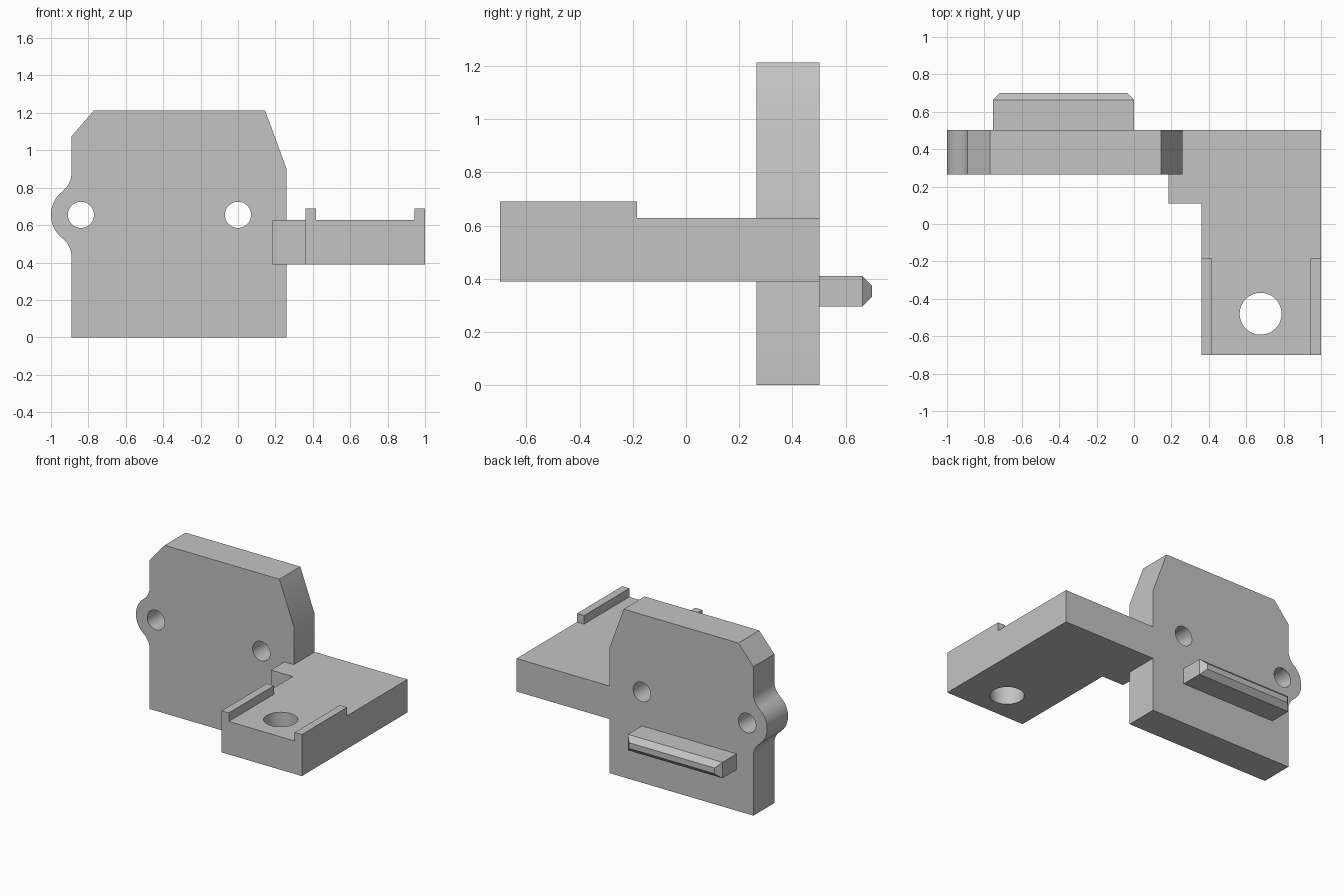
import bpy, bmesh
from math import atan2, cos, sin, pi, radians
from mathutils import Vector

if "Cube" in bpy.data.objects:
    bpy.data.objects.remove(bpy.data.objects["Cube"], do_unlink=True)

GREY = (0.55, 0.55, 0.55, 1)
grey = bpy.data.materials.new("plain_grey")
grey.use_nodes = True
grey.diffuse_color = GREY
grey.node_tree.nodes["Principled BSDF"].inputs["Base Color"].default_value = GREY

BACK, FRONT = 0.503, 0.265      # plate depth
FLOOR, TOP, RAIL = 0.39, 0.628, 0.69   # bracket heights


def finish(bm, name):
    bmesh.ops.recalc_face_normals(bm, faces=bm.faces)
    mesh = bpy.data.meshes.new(name)
    bm.to_mesh(mesh)
    bm.free()
    mesh.materials.append(grey)
    obj = bpy.data.objects.new(name, mesh)
    bpy.context.collection.objects.link(obj)
    return obj


def prism(name, points, start, end):
    """Extrude a list of 3D points by the vector from start to end."""
    bm = bmesh.new()
    face = bm.faces.new([bm.verts.new(Vector(p) + Vector(start)) for p in points])
    ext = bmesh.ops.extrude_face_region(bm, geom=[face])
    moved = [g for g in ext["geom"] if isinstance(g, bmesh.types.BMVert)]
    bmesh.ops.translate(bm, verts=moved, vec=Vector(end) - Vector(start))
    return finish(bm, name)


def box(name, x0, x1, y0, y1, z0, z1):
    return prism(name, [(x0, y0, 0), (x1, y0, 0), (x1, y1, 0), (x0, y1, 0)],
                 (0, 0, z0), (0, 0, z1))


def arc(cx, cz, r, a0, a1, n=14):
    return [(cx + r * cos(a0 + (a1 - a0) * i / n),
             cz + r * sin(a0 + (a1 - a0) * i / n)) for i in range(n + 1)]


def activate(obj):
    bpy.ops.object.select_all(action="DESELECT")
    obj.select_set(True)
    bpy.context.view_layer.objects.active = obj


def drill(obj, location, radius, rotation):
    """Cut a round through hole."""
    bpy.ops.mesh.primitive_cylinder_add(vertices=48, radius=radius, depth=1,
                                        location=location, rotation=rotation)
    cutter = bpy.context.object
    cutter.name = "hole_cutter"
    cutter.hide_render = True
    cutter.data.materials.append(grey)
    activate(obj)
    mod = obj.modifiers.new("hole", "BOOLEAN")
    mod.operation, mod.solver, mod.object = "DIFFERENCE", "EXACT", cutter
    bpy.ops.object.modifier_apply(modifier=mod.name)
    bpy.data.objects.remove(cutter, do_unlink=True)


def smooth(obj):
    activate(obj)
    bpy.ops.object.shade_smooth_by_angle(angle=radians(30))


# Upright plate, with a rounded ear blended into its right edge
edge, ear_x, ear_z, ear_r, fillet = -0.89, -0.84, 0.655, 0.16, 0.125
rise = 0.225
lean = atan2(rise, edge - fillet - ear_x)
outline = [(edge, 0), (0.26, 0), (0.26, 0.90), (0.145, 1.213), (-0.77, 1.213), (edge, 1.075)]
outline += arc(edge - fillet, ear_z + rise, fillet, 0, lean - pi)
outline += arc(ear_x, ear_z, ear_r, lean, 2 * pi - lean)[1:-1]
outline += arc(edge - fillet, ear_z - rise, fillet, pi - lean, 0)
plate = prism("upright_plate", [(x, 0, z) for x, z in outline], (0, FRONT, 0), (0, BACK, 0))
for x in (ear_x, 0):
    drill(plate, (x, 0.4, ear_z), 0.07, (pi / 2, 0, 0))
smooth(plate)

# Side bracket wrapping the plate's lower corner
foot = [(0.36, -0.70), (1, -0.70), (1, BACK), (0.26, BACK), (0.26, FRONT),
        (0.185, FRONT), (0.185, 0.11), (0.36, 0.11)]
bracket = prism("side_bracket", [(x, y, 0) for x, y in foot], (0, 0, FLOOR), (0, 0, TOP))
drill(bracket, (0.677, -0.48, 0.5), 0.112, (0, 0, 0))
smooth(bracket)

# Guide rails along the bracket's edges
box("right_rail", 0.36, 0.417, -0.70, -0.185, TOP, RAIL)
box("left_rail", 0.943, 1.0, -0.70, -0.185, TOP, RAIL)

# Back rib with a chamfered end face
rib = box("back_rib", -0.755, 0, BACK, 0.70, 0.295, 0.41)
bm = bmesh.new()
bm.from_mesh(rib.data)
rim = [e for e in bm.edges if all(v.co.y > 0.69 for v in e.verts)]
bmesh.ops.bevel(bm, geom=rim, offset=0.037, segments=1, affect="EDGES")
bm.to_mesh(rib.data)
bm.free()
